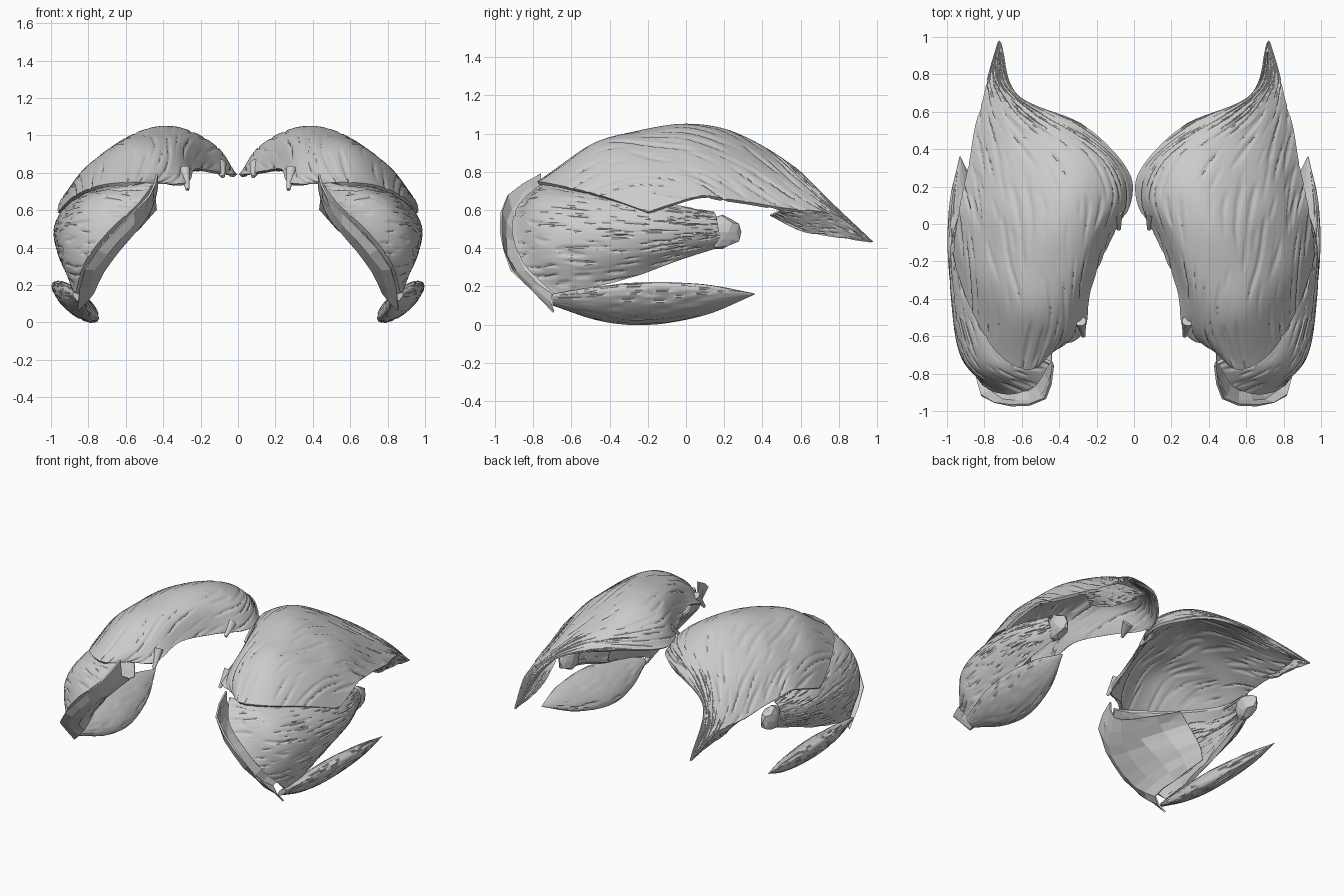
import bpy, bmesh, math
from mathutils import Vector, noise

if "Cube" in bpy.data.objects:
    bpy.data.objects.remove(bpy.data.objects["Cube"])


def spline(pts, t):
    """Catmull-Rom point at t in 0..1."""
    n = len(pts) - 1
    i = min(int(t * n), n - 1)
    f = t * n - i
    b, c = pts[i], pts[i + 1]
    a = pts[i - 1] if i > 0 else b * 2 - c
    d = pts[i + 2] if i + 2 <= n else c * 2 - b
    return 0.5 * (2 * b + (c - a) * f + (2 * a - 5 * b + 4 * c - d) * f ** 2
                  + (3 * b - a - 3 * c + d) * f ** 3)


def finish(name, bm, smooth=True):
    bmesh.ops.remove_doubles(bm, verts=bm.verts, dist=0.0008)
    bmesh.ops.recalc_face_normals(bm, faces=bm.faces)
    me = bpy.data.meshes.new(name)
    bm.to_mesh(me)
    bm.free()
    ob = bpy.data.objects.new(name, me)
    bpy.context.collection.objects.link(ob)
    m = ob.modifiers.new("Mirror", 'MIRROR')
    m.use_clip = False
    m.use_mirror_merge = False
    if smooth:
        bpy.ops.object.select_all(action='DESELECT')
        ob.select_set(True)
        bpy.context.view_layer.objects.active = ob
        bpy.ops.object.shade_smooth_by_angle(angle=math.radians(40))
    return ob


def groove(u, v, seed, slant, amp, density):
    """Short fibre cuts: noise stretched along the fibre direction."""
    w = v + slant * u
    n = noise.noise(Vector((u * 8, w * density, seed)))
    return -amp * min(1.0, max(0.0, n - 0.15) * 4)


def sheet(name, rows, nu, nv, edge, belly, amp=0.007, slant=0.2, density=34, smooth=True):
    """Closed muscle body: an outer lofted skin and an inner skin set in by a lens-shaped depth."""
    rows = [[Vector(p) for p in r] for r in rows]
    P = [[None] * (nv + 1) for _ in range(nu + 1)]
    for j in range(nv + 1):
        col = [spline(r, j / nv) for r in rows]
        for i in range(nu + 1):
            P[i][j] = spline(col, i / nu)
    bm = bmesh.new()
    top, bot = [], []
    for i in range(nu + 1):
        ta, tb = [], []
        for j in range(nv + 1):
            du = P[min(i + 1, nu)][j] - P[max(i - 1, 0)][j]
            dv = P[i][min(j + 1, nv)] - P[i][max(j - 1, 0)]
            n = dv.cross(du)
            n = n.normalized() if n.length > 1e-9 else Vector((0, 0, 1))
            u, v = i / nu, j / nv
            lens = math.sin(math.pi * u) * math.sin(math.pi * v)
            taper = min(1, (1 - u) * 6 + 0.3)
            ta.append(bm.verts.new(P[i][j] + n * groove(u, v, 3, slant, amp, density)))
            depth = (edge + belly * lens) * taper
            tb.append(bm.verts.new(P[i][j] - n * (depth + groove(u, v, 8, slant, amp, density))))
        top.append(ta)
        bot.append(tb)
    for i in range(nu):
        for j in range(nv):
            for g in (top, bot):
                bm.faces.new((g[i][j], g[i + 1][j], g[i + 1][j + 1], g[i][j + 1]))
        for j in (0, nv):
            bm.faces.new((top[i][j], top[i + 1][j], bot[i + 1][j], bot[i][j]))
    for j in range(nv):
        for i in (0, nu):
            bm.faces.new((top[i][j], top[i][j + 1], bot[i][j + 1], bot[i][j]))
    return finish(name, bm, smooth)


# Large arched upper muscle: sections run from the front seam to the back tip
upper = [
    [(.43, -.68, .74), (.56, -.78, .75), (.73, -.69, .735), (.87, -.46, .68), (.965, -.20, .59)],
    [(.27, -.58, .75), (.41, -.54, .90), (.61, -.46, .94), (.82, -.29, .815), (.96, -.08, .63)],
    [(.23, -.35, .82), (.33, -.30, .985), (.56, -.22, 1.0), (.79, -.08, .85), (.935, .08, .675)],
    [(.13, -.10, .81), (.23, -.05, 1.0), (.45, -.01, 1.045), (.73, .08, .89), (.91, .20, .66)],
    [(.015, .12, .79), (.12, .17, .945), (.36, .20, 1.025), (.68, .28, .865), (.88, .34, .64)],
    [(.04, .30, .80), (.17, .37, .90), (.38, .41, .93), (.66, .46, .80), (.85, .52, .61)],
    [(.27, .53, .82), (.41, .56, .83), (.56, .59, .80), (.70, .63, .70), (.805, .68, .595)],
    [(.62, .69, .70), (.67, .73, .67), (.705, .76, .64), (.745, .79, .59), (.78, .80, .565)],
    [(.71, .97, .435), (.715, .975, .435), (.72, .98, .435), (.725, .975, .435), (.73, .97, .435)],
]
sheet("upper_muscle", upper, 130, 110, .02, .02, slant=-.9)

# Flap folded under the outer back edge of the upper muscle
flap = [
    [(.85, .50, .605), (.81, .48, .585), (.76, .44, .57)],
    [(.805, .68, .59), (.77, .64, .53), (.74, .60, .49)],
    [(.775, .80, .56), (.745, .78, .51), (.72, .76, .46)],
    [(.73, .965, .435), (.725, .965, .433), (.72, .965, .43)],
]
sheet("under_flap", flap, 40, 20, .012, .01, amp=.006, density=14)

# Hooked tabs on the inner edge of the upper muscle
for k, (base, tip, r) in enumerate([((.285, -.52, .82), (.27, -.60, .71), .03),
                                    ((.10, .06, .84), (.08, -.03, .78), .04)]):
    bm = bmesh.new()
    d = Vector(tip) - Vector(base)
    bmesh.ops.create_cone(bm, cap_ends=True, segments=10, radius1=r, radius2=.01, depth=d.length)
    bmesh.ops.rotate(bm, verts=bm.verts, matrix=d.to_track_quat('Z', 'Y').to_matrix())
    bmesh.ops.translate(bm, verts=bm.verts, vec=(Vector(base) + Vector(tip)) / 2)
    finish("inner_tab_%d" % (k + 1), bm)

# Fan muscle: wide front edge narrowing back to the tendon, its top meeting the seam
fan = [
    [(.45, -.75, .745), (.54, -.875, .63), (.69, -.91, .49), (.82, -.85, .32), (.87, -.68, .15)],
    [(.58, -.68, .745), (.76, -.75, .67), (.89, -.745, .52), (.935, -.67, .35), (.89, -.56, .18)],
    [(.78, -.44, .71), (.89, -.45, .64), (.97, -.43, .51), (.965, -.36, .37), (.88, -.30, .24)],
    [(.87, -.12, .64), (.945, -.13, .585), (.978, -.10, .50), (.95, -.07, .41), (.87, -.04, .335)],
    [(.83, .15, .59), (.88, .16, .56), (.89, .17, .50), (.87, .18, .45), (.83, .18, .405)],
]
sheet("fan_muscle", fan, 100, 90, .03, .10, slant=-.15, density=30)

# Faceted attachment plate lining the inside of the fan
plate = [
    [(.44, -.76, .79), (.48, -.93, .68), (.66, -.965, .49), (.82, -.91, .29), (.86, -.69, .07)],
    [(.44, -.73, .66), (.52, -.87, .54), (.62, -.89, .43), (.73, -.84, .28), (.78, -.70, .16)],
    [(.47, -.54, .58), (.58, -.61, .50), (.66, -.59, .42), (.74, -.56, .33), (.81, -.53, .22)],
    [(.66, -.30, .60), (.74, -.32, .54), (.79, -.30, .45), (.82, -.28, .37), (.84, -.28, .28)],
]
sheet("attachment_plate", plate, 6, 8, .012, .01, amp=.012, density=20, smooth=False)

# Faceted tendon end behind the fan
bm = bmesh.new()
bmesh.ops.create_icosphere(bm, subdivisions=2, radius=1)
for v in bm.verts:
    k = 1 + .25 * noise.noise(v.co * 2)
    v.co = Vector((.83 + .055 * v.co.x * k, .19 + .10 * v.co.y * k, .485 + .09 * v.co.z * k))
finish("fan_tendon", bm, False)

# Slim leaf-shaped lower muscle: tilted ellipses swept along a path
path = [Vector(p) for p in [(.85, -.70, .13), (.86, -.45, .11), (.87, -.20, .11),
                            (.90, .10, .13), (.93, .36, .16)]]
size = [Vector((s, 0, 0)) for s in (.28, .84, 1.04, .74, .03)]
wide, thin = Vector((.75, 0, .66)), Vector((-.66, 0, .75))
bm = bmesh.new()
rings = []
for i in range(71):
    t = i / 70
    c, s = spline(path, t), spline(size, t).x
    ring = []
    for j in range(56):
        a = math.tau * j / 56
        g = 1 - .15 * max(0, noise.noise(Vector((t * 8, math.cos(a) * 9, math.sin(a) * 9))))
        ring.append(bm.verts.new(c + s * g * (wide * .15 * math.cos(a) + thin * .06 * math.sin(a))))
    rings.append(ring)
for r, q in zip(rings, rings[1:]):
    for j in range(56):
        k = (j + 1) % 56
        bm.faces.new((r[j], r[k], q[k], q[j]))
bm.faces.new(rings[0])
bm.faces.new(rings[-1])
finish("lower_leaf_muscle", bm)
